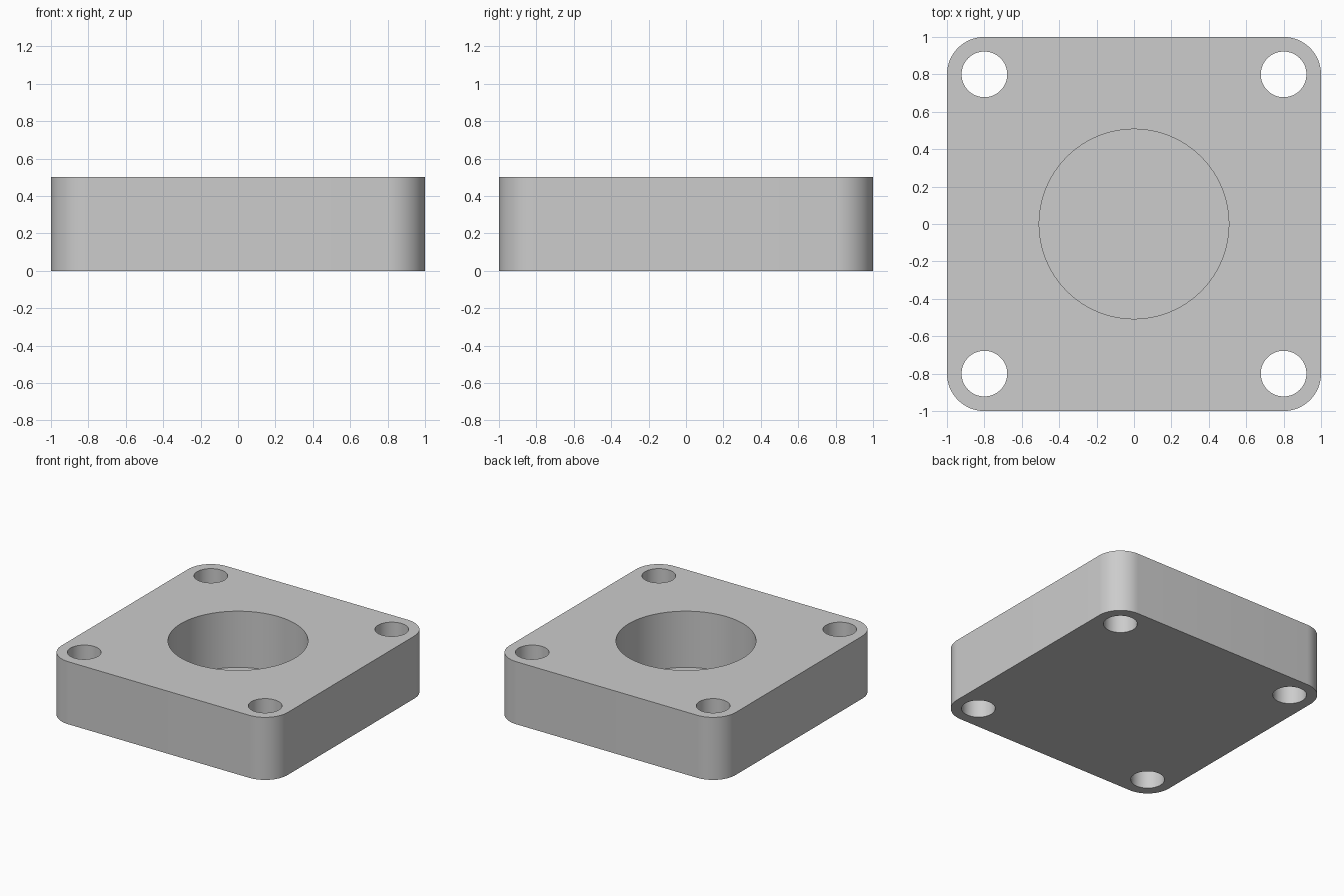
import bpy, bmesh, math

if "Cube" in bpy.data.objects:
    bpy.data.objects.remove(bpy.data.objects["Cube"])

SIDE, HEIGHT, CORNER = 1.0, 0.5, 0.2     # half width, thickness, corner radius
HOLE_POS, HOLE_R = 0.8, 0.122
POCKET_R, FLOOR = 0.507, 0.05

grey = bpy.data.materials.new("light grey")
grey.diffuse_color = (0.604, 0.604, 0.604, 1)
grey.use_nodes = True
grey.node_tree.nodes["Principled BSDF"].inputs["Base Color"].default_value = grey.diffuse_color


def prism(name, outline, z0, z1):
    """Extrude a closed outline from z0 to z1."""
    bm = bmesh.new()
    face = bm.faces.new([bm.verts.new((x, y, z0)) for x, y in outline])
    top = bmesh.ops.extrude_face_region(bm, geom=[face])["geom"]
    verts = [g for g in top if isinstance(g, bmesh.types.BMVert)]
    bmesh.ops.translate(bm, verts=verts, vec=(0, 0, z1 - z0))
    bmesh.ops.recalc_face_normals(bm, faces=bm.faces)
    mesh = bpy.data.meshes.new(name)
    bm.to_mesh(mesh)
    bm.free()
    mesh.materials.append(grey)
    obj = bpy.data.objects.new(name, mesh)
    bpy.context.collection.objects.link(obj)
    return obj


def arc(cx, cy, r, start, sweep, n):
    return [(cx + r * math.cos(start + sweep * i / n),
             cy + r * math.sin(start + sweep * i / n)) for i in range(n + 1)]


def circle(cx, cy, r, n):
    return arc(cx, cy, r, 0, math.tau, n)[:-1]


# Rounded square plate
outline = []
c = SIDE - CORNER
for i, (sx, sy) in enumerate([(1, 1), (-1, 1), (-1, -1), (1, -1)]):
    outline += arc(sx * c, sy * c, CORNER, i * math.pi / 2, math.pi / 2, 16)
plate = prism("mounting_plate", outline, 0, HEIGHT)

# Cutters: blind round pocket and four through holes
cutters = [prism("pocket_cutter", circle(0, 0, POCKET_R, 128), FLOOR, HEIGHT + 0.2)]
for sx in (-1, 1):
    for sy in (-1, 1):
        cutters.append(prism("screw_hole_cutter",
                             circle(sx * HOLE_POS, sy * HOLE_POS, HOLE_R, 64),
                             -0.2, HEIGHT + 0.2))

bpy.context.view_layer.objects.active = plate
plate.select_set(True)
for cutter in cutters:
    mod = plate.modifiers.new("cut", 'BOOLEAN')
    mod.operation = 'DIFFERENCE'
    mod.solver = 'EXACT'
    mod.object = cutter
    bpy.ops.object.modifier_apply(modifier=mod.name)
for cutter in cutters:
    bpy.data.objects.remove(cutter, do_unlink=True)

bpy.ops.object.shade_smooth_by_angle(angle=math.radians(30))
